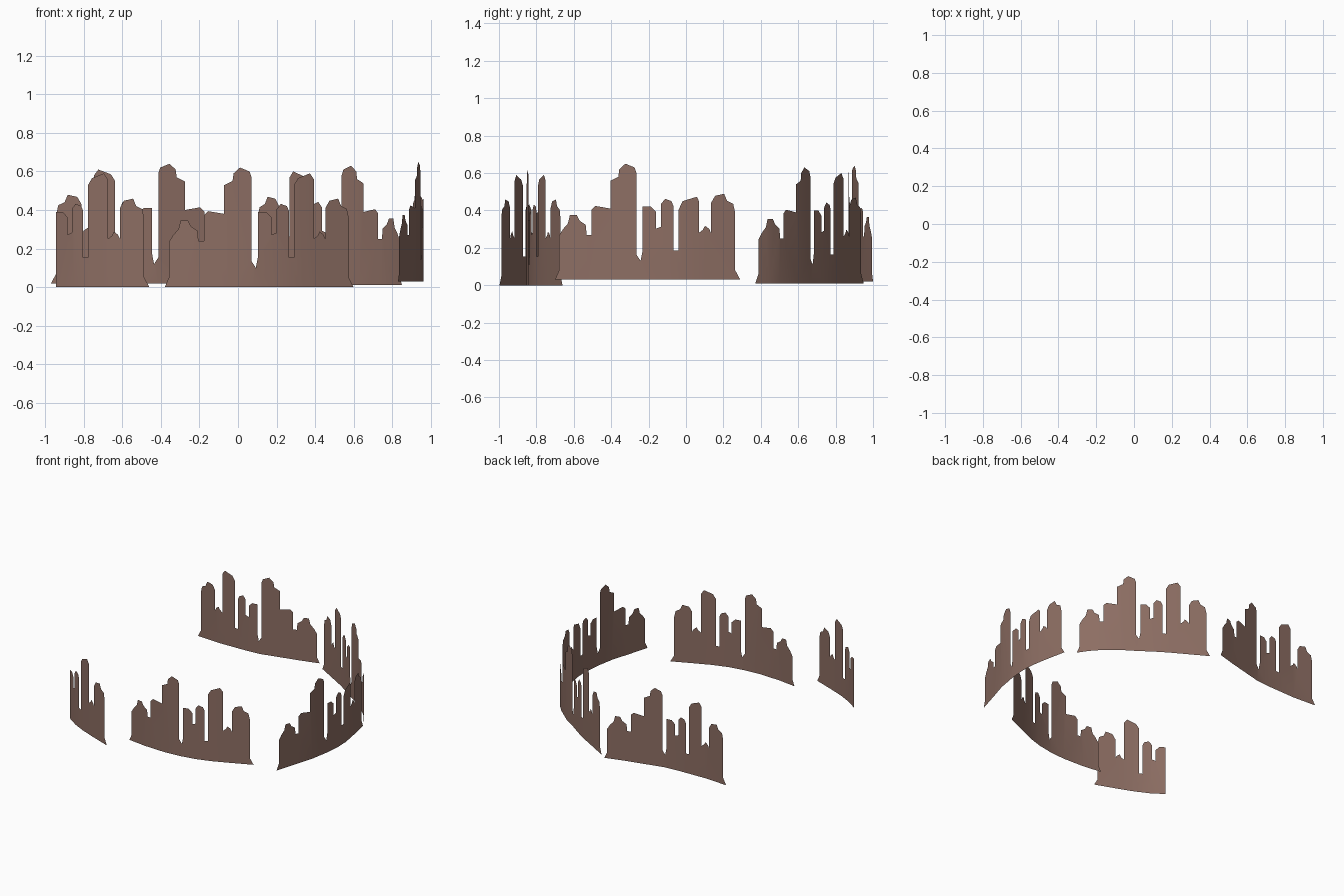
import bpy, bmesh
from mathutils import Vector

if "Cube" in bpy.data.objects:
    bpy.data.objects.remove(bpy.data.objects["Cube"])

# One flat brown for every wall
brown = bpy.data.materials.new("dusty_brown")
brown.diffuse_color = (0.266, 0.156, 0.125, 1)
brown.use_nodes = True
brown.node_tree.nodes["Principled BSDF"].inputs["Base Color"].default_value = brown.diffuse_color

# Skyline halves: (position along the wall 0..184, height above the base)
LOW_HALF = [(0, 0), (4, .05), (4, .235), (8, .27), (13, .30), (15, .345), (22, .345),
            (25, .315), (31, .293), (32, .24), (37, .24), (37, .373), (41, .394),
            (56, .38), (56, .528), (64, .55), (65, .59), (71, .62), (80, .60),
            (82, .57), (82, .133), (86, .10)]
HIGH_HALF = [(88, .155), (88, .39), (96, .39), (101, .363), (101, .272), (106, .283),
             (106, .405), (110, .432), (116, .42), (118, .395), (118, .155), (123, .155)]
TALL_TOP = [(123, .53), (127, .565), (139, .59), (143, .56)]
SHORT_TOP = [(123, .373), (127, .42), (141, .443), (143, .42)]
END = [(143, .25), (147, .267), (149, .288), (153, .272), (155, .25), (155, .41),
       (159, .448), (168, .459), (171, .421), (177, .405), (179, .357), (179, .05), (184, 0)]


def make_wall(name, path, outline, base):
    """Flat skyline sheet, cut at the bends and wrapped along a plan path."""
    pts = [Vector(p) for p in path]
    dist = [0.0]
    for a, b in zip(pts, pts[1:]):
        dist.append(dist[-1] + (b - a).length)
    u0, u1 = outline[0][0], outline[-1][0]
    scale = dist[-1] / (u1 - u0)

    bm = bmesh.new()
    bm.faces.new([bm.verts.new(((u - u0) * scale, 0, h)) for u, h in reversed(outline)])
    for d in dist[1:-1]:
        bmesh.ops.bisect_plane(bm, geom=bm.verts[:] + bm.edges[:] + bm.faces[:],
                               plane_co=(d, 0, 0), plane_no=(1, 0, 0))
    bmesh.ops.triangulate(bm, faces=bm.faces[:])
    for f in bm.faces:
        f.smooth = True
        f.normal_update()
        if f.normal.y > 0:          # face outwards
            f.normal_flip()
    for v in bm.verts:
        d = v.co.x
        i = 0
        while i < len(pts) - 2 and d > dist[i + 1]:
            i += 1
        p = pts[i].lerp(pts[i + 1], (d - dist[i]) / (dist[i + 1] - dist[i]))
        v.co = (p.x, p.y, v.co.z + base)
    mesh = bpy.data.meshes.new(name)
    bm.to_mesh(mesh)
    bm.free()
    mesh.materials.append(brown)
    bpy.context.collection.objects.link(bpy.data.objects.new(name, mesh))


FULL = LOW_HALF + HIGH_HALF + TALL_TOP + END

# Five walls standing in a broken ring, each path left to right from outside
make_wall("front_skyline",
          [(-.38, -.825), (-.23, -.845), (-.05, -.852), (.08, -.842), (.2, -.82),
           (.32, -.782), (.43, -.735), (.6, -.66)], FULL, 0)
make_wall("right_skyline",
          [(.83, -.7), (.88, -.53), (.923, -.39), (.95, -.24), (.962, -.1),
           (.958, -.01), (.94, .1), (.9, .29)],
          LOW_HALF + HIGH_HALF + SHORT_TOP + END, .03)
make_wall("back_right_skyline",
          [(.85, .37), (.8, .445), (.75, .5), (.63, .605), (.53, .67), (.44, .735),
           (.34, .8), (.08, .95)], FULL, .01)
make_wall("back_skyline",
          [(.02, 1.0), (-.13, .957), (-.28, .92), (-.42, .885), (-.53, .875),
           (-.78, .868), (-.97, .88)], FULL, .02)
make_wall("front_left_skyline",
          [(-.945, -.77), (-.85, -.835), (-.75, -.885), (-.64, -.93), (-.46, -.997)],
          [(88, 0)] + HIGH_HALF[1:] + TALL_TOP + END, 0)
